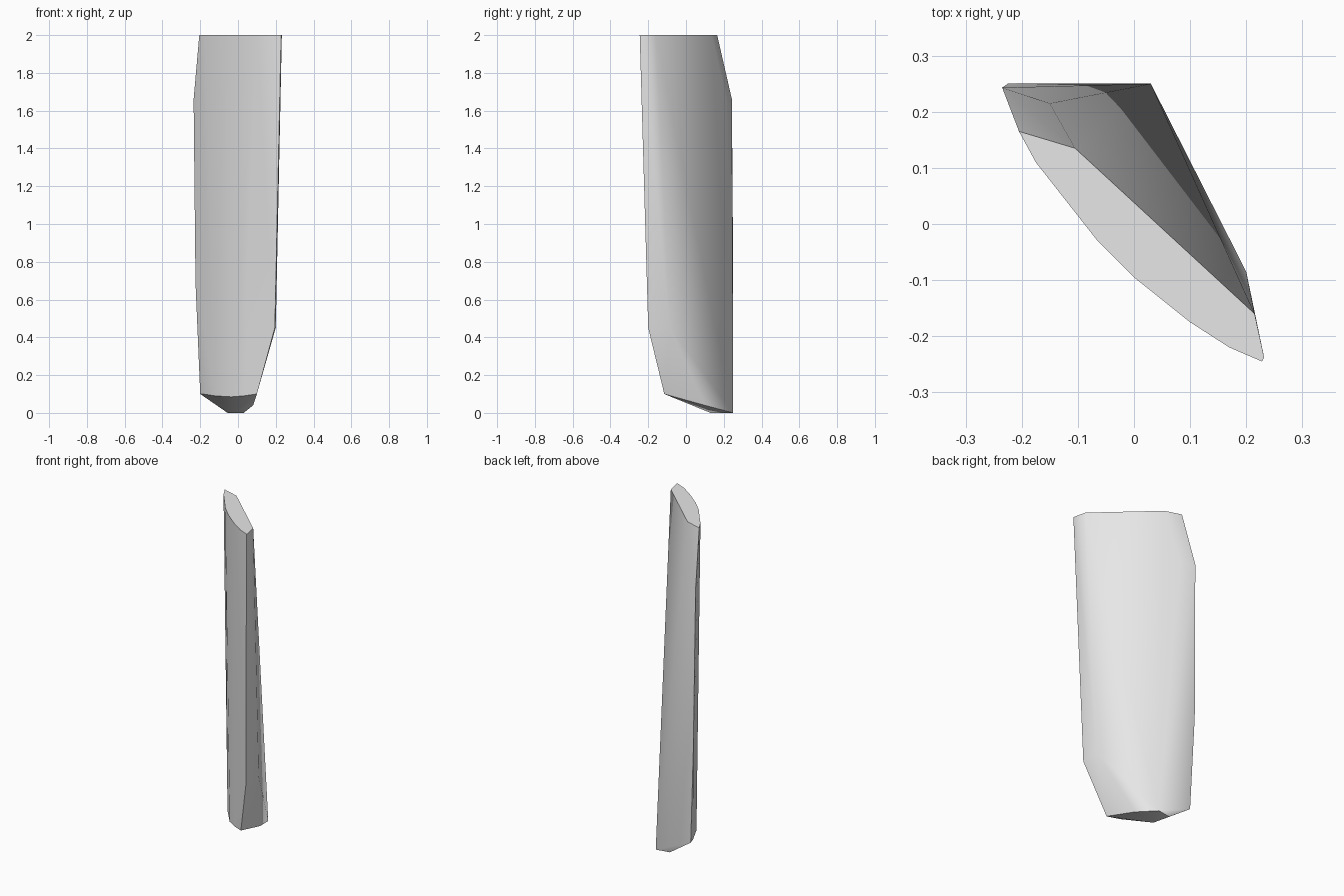
import bpy, bmesh

cube = bpy.data.objects.get("Cube")
if cube:
    bpy.data.objects.remove(cube, do_unlink=True)

# Flat grey finish
grey = bpy.data.materials.new("plain_grey")
grey.use_nodes = True
colour = (0.8, 0.8, 0.8, 1)
grey.diffuse_color = colour
grey.node_tree.nodes["Principled BSDF"].inputs["Base Color"].default_value = colour

# Level outline of the top: bowed front and straight back
top = [(-.205, .165), (-.175, .11), (-.065, -.03), (0, -.095), (.1, -.175),
       (.17, -.22), (.228, -.245), (.232, -.238), (.215, -.16), (-.105, .135)]
points = [(x, y, 2) for x, y in top]

# Bowed front edge near the foot
points += [(-.2, .24, .1), (-.185, .195, .1), (-.12, .07, .09),
           (-.035, -.03, .085), (.03, -.075, .09), (.1, -.115, .1)]

# Back and side corners
points += [(-.235, .243, 1.66), (-.15, .215, 1.66), (-.225, .25, .69),
           (.2, -.085, .45), (.195, -.2, .45), (.08, .1, .04)]

# Small flat foot
points += [(-.055, .235, 0), (-.03, .13, 0), (.03, .25, 0)]

# Wrap the corners in one solid blade
bm = bmesh.new()
for p in points:
    bm.verts.new(p)
hull = bmesh.ops.convex_hull(bm, input=bm.verts)
loose = [v for v in bm.verts if not v.link_faces]
bmesh.ops.delete(bm, geom=loose, context='VERTS')
bmesh.ops.dissolve_limit(bm, angle_limit=0.01, verts=bm.verts, edges=bm.edges)
bmesh.ops.recalc_face_normals(bm, faces=bm.faces)
mesh = bpy.data.meshes.new("blade")
bm.to_mesh(mesh)
bm.free()
mesh.materials.append(grey)

blade = bpy.data.objects.new("blade", mesh)
bpy.context.collection.objects.link(blade)
bpy.ops.object.select_all(action='DESELECT')
blade.select_set(True)
bpy.context.view_layer.objects.active = blade
bpy.ops.object.shade_smooth_by_angle(angle=0.52)
